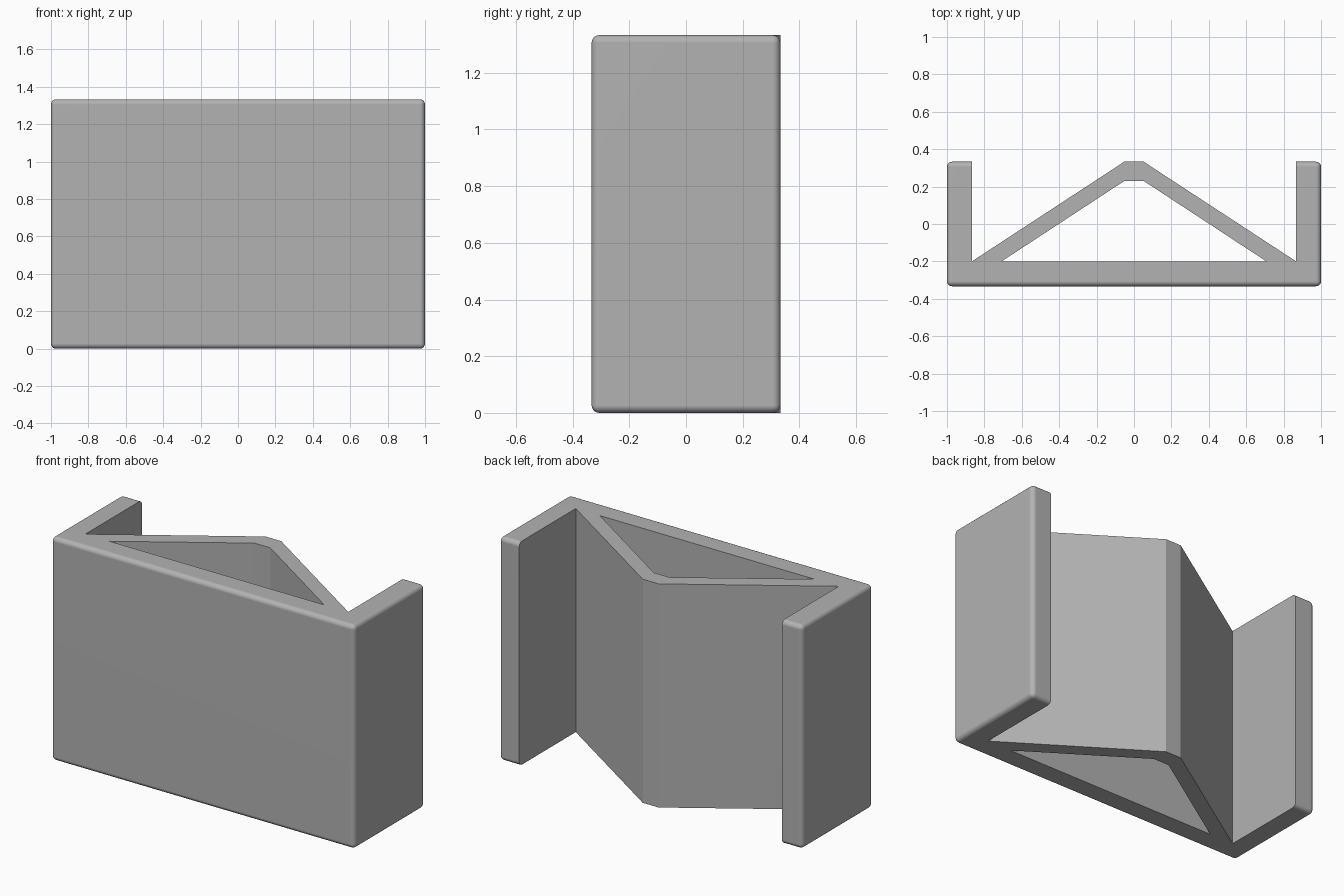
import bpy
import bmesh

HEIGHT = 1.333
HALF_DEPTH = 0.333
WALL_Y = -0.2      # inner face of the front wall
ARM_X = 0.867      # inner face of the side arms

cube = bpy.data.objects.get("Cube")
if cube:
    bpy.data.objects.remove(cube, do_unlink=True)

grey = bpy.data.materials.new("plain grey")
grey.use_nodes = True
colour = (0.45, 0.45, 0.45, 1)
grey.diffuse_color = colour
grey.node_tree.nodes["Principled BSDF"].inputs["Base Color"].default_value = colour


def add_object(name, bm):
    bmesh.ops.recalc_face_normals(bm, faces=bm.faces)
    mesh = bpy.data.meshes.new(name)
    bm.to_mesh(mesh)
    bm.free()
    mesh.materials.append(grey)
    obj = bpy.data.objects.new(name, mesh)
    bpy.context.collection.objects.link(obj)
    return obj


def box(x, y0, y1, z0, z1, radius=0):
    bm = bmesh.new()
    bmesh.ops.create_cube(bm, size=1)
    for v in bm.verts:
        v.co = (2 * x * v.co.x,
                y1 if v.co.y > 0 else y0,
                z1 if v.co.z > 0 else z0)
    if radius:
        bmesh.ops.bevel(bm, geom=bm.edges[:], offset=radius, segments=5,
                        profile=0.5, affect='EDGES')
    return bm


# Rounded block hollowed from behind into a front wall with two side arms
shell = add_object("channel_shell", box(1, -HALF_DEPTH, HALF_DEPTH, 0, HEIGHT, 0.027))
cutter = add_object("channel_cutter", box(ARM_X, WALL_Y, 1, -1, HEIGHT + 1))
cutter.hide_render = True
cut = shell.modifiers.new("channel", 'BOOLEAN')
cut.operation = 'DIFFERENCE'
cut.solver = 'EXACT'
cut.object = cutter

bpy.context.view_layer.objects.active = shell
shell.select_set(True)
bpy.ops.object.modifier_apply(modifier=cut.name)
bpy.data.objects.remove(cutter, do_unlink=True)
bpy.ops.object.shade_smooth_by_angle(angle=0.6)
normals = shell.modifiers.new("even_normals", 'WEIGHTED_NORMAL')
normals.keep_sharp = True

# Sharp-edged folded brace standing behind the front wall
half_outer = [(ARM_X, WALL_Y), (0.052, HALF_DEPTH)]
half_inner = [(0.052, 0.23), (0.708, WALL_Y)]
right_half = half_outer + half_inner
section = (half_outer + [(-x, y) for x, y in reversed(half_outer)]
           + [(-x, y) for x, y in reversed(half_inner)] + half_inner)
bm = bmesh.new()
face = bm.faces.new([bm.verts.new((x, y, 0)) for x, y in section])
raised = bmesh.ops.extrude_face_region(bm, geom=[face])["geom"]
bmesh.ops.translate(bm, vec=(0, 0, HEIGHT),
                    verts=[v for v in raised if isinstance(v, bmesh.types.BMVert)])
add_object("folded_brace", bm)
